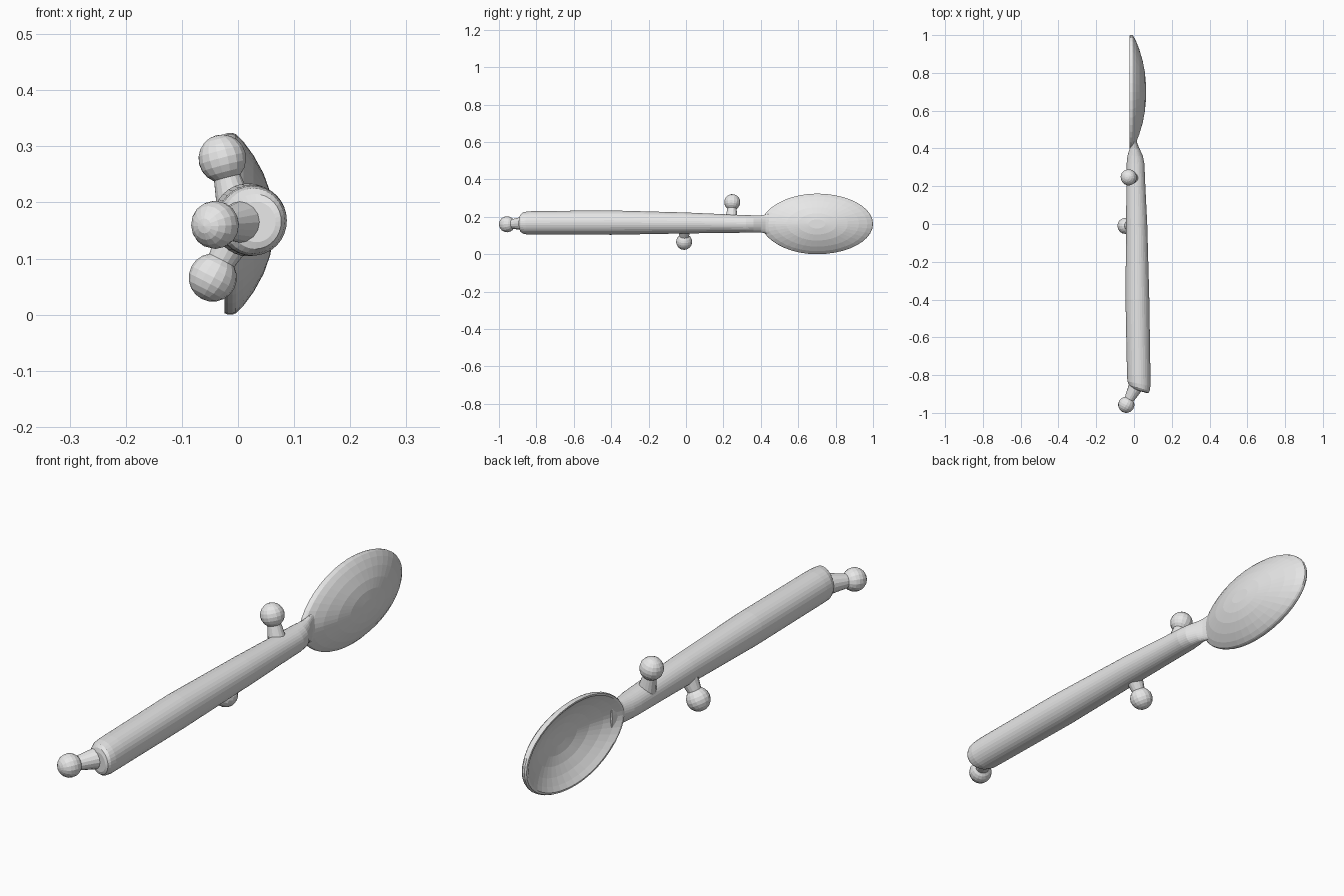
import bpy, bmesh, math
from mathutils import Vector

if "Cube" in bpy.data.objects:
    bpy.data.objects.remove(bpy.data.objects["Cube"])

grey = bpy.data.materials.new("plain_grey")
grey.diffuse_color = (0.8, 0.8, 0.8, 1)
grey.use_nodes = True
grey.node_tree.nodes["Principled BSDF"].inputs["Base Color"].default_value = grey.diffuse_color


def finish(bm, name):
    bmesh.ops.recalc_face_normals(bm, faces=bm.faces)
    mesh = bpy.data.meshes.new(name)
    bm.to_mesh(mesh)
    bm.free()
    mesh.materials.append(grey)
    obj = bpy.data.objects.new(name, mesh)
    bpy.context.collection.objects.link(obj)
    return obj


def bridge(bm, a, b):
    n = len(a)
    for i in range(n):
        bm.faces.new((a[i], a[(i + 1) % n], b[(i + 1) % n], b[i]))


# handle: lofted rings (y, centre x, centre z, radius x, radius z, end tilt)
RINGS = [
    (-0.885, 0.033, 0.165, 0.034, 0.036, 0.30),
    (-0.880, 0.031, 0.166, 0.046, 0.049, 0.30),
    (-0.868, 0.028, 0.167, 0.055, 0.058, 0.28),
    (-0.845, 0.026, 0.167, 0.061, 0.062, 0.20),
    (-0.80, 0.025, 0.168, 0.062, 0.063, 0),
    (-0.40, 0.018, 0.169, 0.063, 0.065, 0),
    (0.00, 0.014, 0.167, 0.056, 0.056, 0),
    (0.20, 0.010, 0.164, 0.050, 0.050, 0),
    (0.32, 0.008, 0.162, 0.047, 0.047, 0),
    (0.36, 0.006, 0.162, 0.041, 0.046, 0),
    (0.40, 0.003, 0.162, 0.026, 0.046, 0),
    (0.425, 0.001, 0.162, 0.017, 0.050, 0),
    (0.46, 0.000, 0.162, 0.011, 0.056, 0),
]
bm = bmesh.new()
loops = []
for y, cx, cz, rx, rz, tilt in RINGS:
    loop = []
    for i in range(32):
        a = math.tau * i / 32
        dx = rx * math.cos(a)
        loop.append(bm.verts.new((cx + dx, y - tilt * dx, cz + rz * math.sin(a))))
    loops.append(loop)
for a, b in zip(loops, loops[1:]):
    bridge(bm, a, b)
bm.faces.new(loops[0])
bm.faces.new(loops[-1])
finish(bm, "handle")

# bowl: concentric egg-shaped rings, domed towards +x, hollow on -x
N = 40


def bowl_ring(bm, rho, x):
    ring = []
    for i in range(N):
        t = math.tau * i / N
        c, s = math.cos(t), math.sin(t)
        w = abs(s) ** (1.15 if c < 0 else 1.0) * math.copysign(1, s)
        ring.append(bm.verts.new((x, 0.70 + 0.30 * rho * c, 0.162 + 0.162 * rho * w)))
    return ring


bm = bmesh.new()
rhos = [0.15, 0.35, 0.55, 0.75, 0.9]
outer = [(r, -0.004 + 0.068 * (1 - r ** 2.2)) for r in rhos]
inner = [(r * 0.95, -0.024 + 0.070 * (1 - r ** 2.2)) for r in rhos]
rim = [(0.985, -0.004), (1.0, -0.010), (1.0, -0.018), (0.985, -0.024), (0.95, -0.024)]
rings = [bowl_ring(bm, r, x) for r, x in outer + rim + inner[::-1]]
for a, b in zip(rings, rings[1:]):
    bridge(bm, a, b)
bm.faces.new(rings[0])
bm.faces.new(rings[-1])
finish(bm, "bowl")


# knobs: a ball on a tapering stem
def knob(name, centre, base, r_base, r_top):
    c, b = Vector(centre), Vector(base)
    axis = c - b
    rot = axis.to_track_quat('Z', 'Y').to_matrix().to_4x4()
    bm = bmesh.new()
    bmesh.ops.create_uvsphere(bm, u_segments=16, v_segments=10, radius=0.043)
    bmesh.ops.transform(bm, matrix=rot, verts=bm.verts)
    bmesh.ops.translate(bm, vec=c, verts=bm.verts)
    finish(bm, name + "_ball")
    bm = bmesh.new()
    bmesh.ops.create_cone(bm, cap_ends=True, segments=16, radius1=r_base,
                          radius2=r_top, depth=axis.length)
    bmesh.ops.transform(bm, matrix=rot, verts=bm.verts)
    bmesh.ops.translate(bm, vec=(b + c) / 2, verts=bm.verts)
    finish(bm, name + "_stem")


knob("end_knob", (-0.041, -0.957, 0.160), (0.018, -0.845, 0.166), 0.042, 0.020)
knob("upper_knob", (-0.028, 0.247, 0.278), (-0.004, 0.243, 0.185), 0.034, 0.019)
knob("lower_knob", (-0.045, -0.010, 0.066), (-0.006, -0.008, 0.140), 0.034, 0.019)
